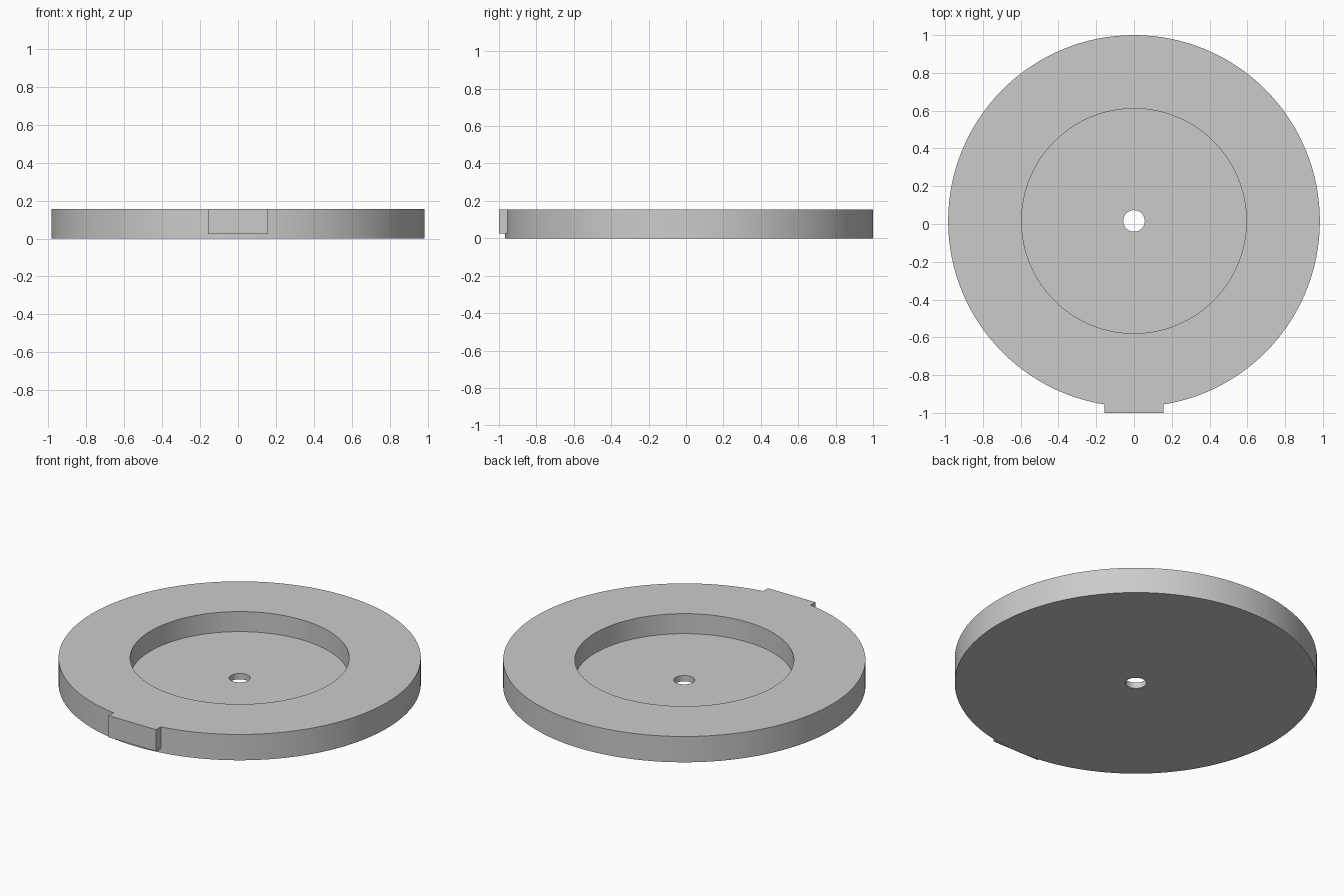
import bpy, bmesh, math
from mathutils import Matrix, Vector

cube = bpy.data.objects.get("Cube")
if cube:
    bpy.data.objects.remove(cube, do_unlink=True)

HEIGHT = 0.155
FLOOR = 0.035
CENTRE_Y = 0.016
RIM, RECESS, HOLE = 0.984, 0.595, 0.057

grey = bpy.data.materials.new("plain grey")
grey.use_nodes = True
colour = (0.6, 0.6, 0.6, 1)
grey.diffuse_color = colour
grey.node_tree.nodes["Principled BSDF"].inputs["Base Color"].default_value = colour


def make_object(name, bm):
    bmesh.ops.recalc_face_normals(bm, faces=bm.faces)
    mesh = bpy.data.meshes.new(name)
    bm.to_mesh(mesh)
    bm.free()
    mesh.materials.append(grey)
    obj = bpy.data.objects.new(name, mesh)
    bpy.context.collection.objects.link(obj)
    return obj


# Recessed disc with a centre hole, turned from its cross-section
section = [(HOLE, 0), (RIM, 0), (RIM, HEIGHT),
           (RECESS, HEIGHT), (RECESS, FLOOR), (HOLE, FLOOR)]
bm = bmesh.new()
verts = [bm.verts.new((r, CENTRE_Y, z)) for r, z in section]
edges = [bm.edges.new((v, verts[(i + 1) % len(verts)])) for i, v in enumerate(verts)]
bmesh.ops.spin(bm, geom=verts + edges, cent=(0, CENTRE_Y, 0), axis=(0, 0, 1),
               angle=math.tau, steps=128)
bmesh.ops.remove_doubles(bm, verts=bm.verts, dist=0.0001)
disc = make_object("recessed_disc", bm)

# Flat tab at the front of the rim, raised above the underside
low, high = Vector((-0.157, -1, 0.025)), Vector((0.157, -0.85, HEIGHT))
bm = bmesh.new()
bmesh.ops.create_cube(bm, size=1, matrix=Matrix.Translation((low + high) / 2)
                      @ Matrix.Diagonal((high - low).to_4d()))
tab = make_object("front_tab", bm)
tab.hide_render = True

# Join the tab to the disc as one solid
union = disc.modifiers.new("join_tab", 'BOOLEAN')
union.operation = 'UNION'
union.solver = 'EXACT'
union.object = tab
bpy.ops.object.select_all(action='DESELECT')
bpy.context.view_layer.objects.active = disc
disc.select_set(True)
bpy.ops.object.modifier_apply(modifier=union.name)
bpy.data.objects.remove(tab, do_unlink=True)
bpy.ops.object.shade_smooth_by_angle(angle=math.radians(30))
